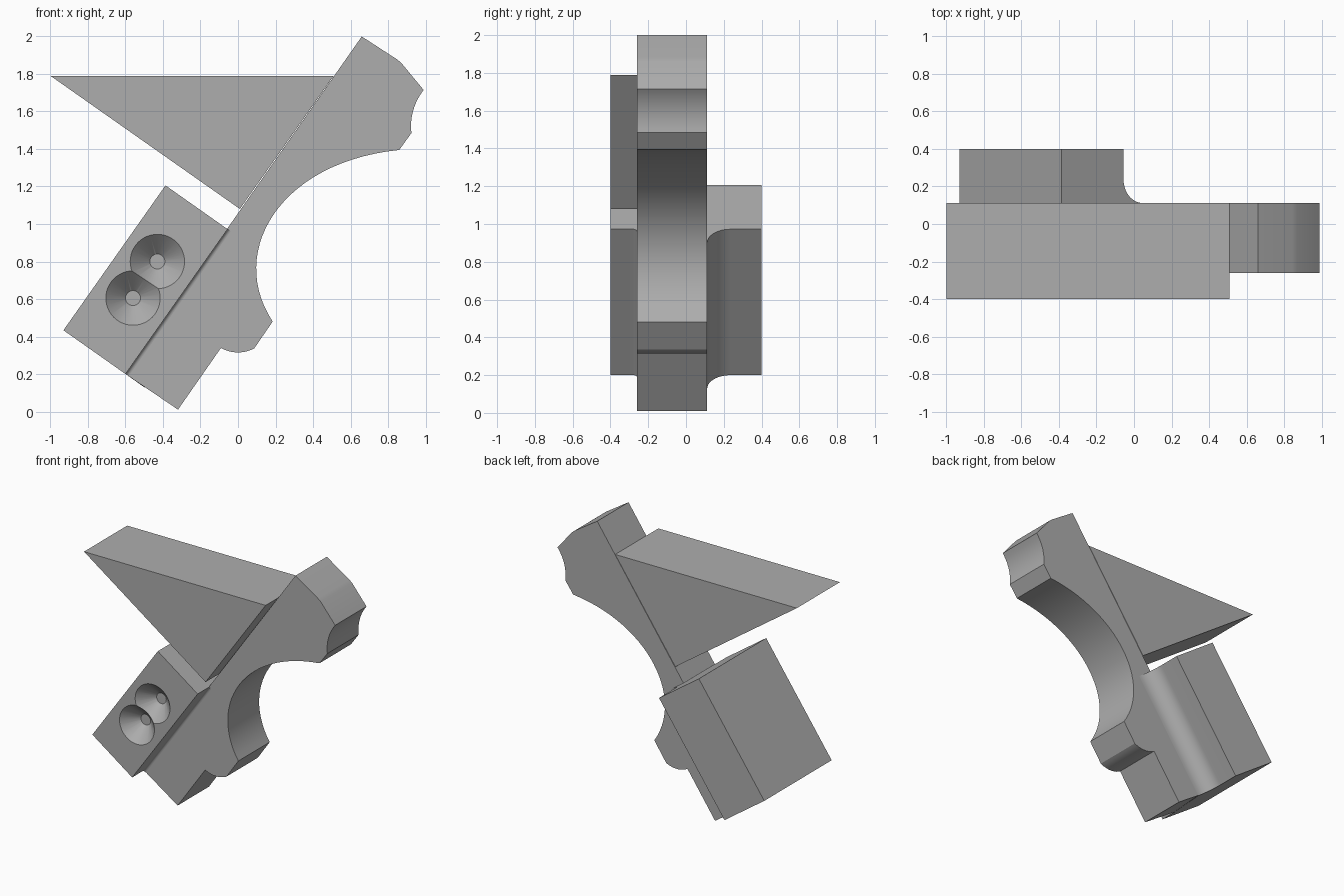
import bpy, bmesh, math
from mathutils import Vector

cube = bpy.data.objects.get("Cube")
if cube:
    bpy.data.objects.remove(cube)

grey = bpy.data.materials.new("machined grey")
grey.use_nodes = True
colour = (0.42, 0.42, 0.42, 1)
grey.diffuse_color = colour
grey.node_tree.nodes["Principled BSDF"].inputs["Base Color"].default_value = colour

# Slanted frame: ALONG follows the joint line, ACROSS is square to it
ALONG = Vector((0.576, 0, 0.8174)).normalized()
ACROSS = Vector((ALONG.z, 0, -ALONG.x))
BACK = Vector((0, 1, 0))


def make_object(name, bm):
    bmesh.ops.recalc_face_normals(bm, faces=bm.faces)
    mesh = bpy.data.meshes.new(name)
    bm.to_mesh(mesh)
    bm.free()
    mesh.materials.append(grey)
    obj = bpy.data.objects.new(name, mesh)
    bpy.context.collection.objects.link(obj)
    return obj


def extrude(name, points, vector):
    bm = bmesh.new()
    face = bm.faces.new([bm.verts.new(p) for p in points])
    new = bmesh.ops.extrude_face_region(bm, geom=[face])["geom"]
    verts = [g for g in new if isinstance(g, bmesh.types.BMVert)]
    bmesh.ops.translate(bm, verts=verts, vec=vector)
    return make_object(name, bm)


def plate(name, outline, front, back):
    return extrude(name, [(x, front, z) for x, z in outline], BACK * (back - front))


def drill(obj, start, end, r1, r2=None):
    """Cut a round or tapered hole from start to end."""
    start, end = Vector(start), Vector(end)
    axis = end - start
    bm = bmesh.new()
    bmesh.ops.create_cone(bm, cap_ends=True, segments=48, radius1=r1,
                          radius2=r1 if r2 is None else r2, depth=axis.length)
    turn = axis.to_track_quat("Z", "Y").to_matrix().to_4x4()
    turn.translation = (start + end) / 2
    bm.transform(turn)
    cutter = make_object("cutter", bm)
    cutter.hide_render = True
    mod = obj.modifiers.new("hole", "BOOLEAN")
    mod.operation, mod.solver, mod.object = "DIFFERENCE", "EXACT", cutter
    bpy.context.view_layer.objects.active = obj
    bpy.ops.object.modifier_apply(modifier=mod.name)
    bpy.data.objects.remove(cutter)


def bezier(a, b, c, d, n=28):
    pts = [Vector(p) for p in (a, b, c, d)]
    out = []
    for i in range(n + 1):
        t = i / n
        w = ((1 - t) ** 3, 3 * t * (1 - t) ** 2, 3 * t * t * (1 - t), t ** 3)
        out.append(tuple(sum((p * k for p, k in zip(pts, w)), Vector((0, 0)))))
    return out


def arc(cx, cy, r, a0, a1, n=12):
    angles = [math.radians(a0 + (a1 - a0) * i / n) for i in range(n + 1)]
    return [(cx + r * math.cos(a), cy + r * math.sin(a)) for a in angles]


# Curved arm with two bolt eyes
outline = [(-0.6, 0.2), (-0.32, 0.01), (-0.09, 0.34)]
outline += arc(0, 0.5, 0.185, 242, 298)
outline += bezier((0.185, 0.48), (-0.06, 0.85), (0.22, 1.33), (0.86, 1.395))
outline += bezier((0.925, 1.485), (0.915, 1.57), (0.94, 1.65), (0.99, 1.715), 12)
outline += [(0.87, 1.86), (0.845, 1.88), (0.66, 2.0)]
arm = plate("curved_arm", outline, -0.26, 0.112)
for x, z in ((0.73, 1.715), (-0.025, 0.5)):
    drill(arm, (x, -0.5, z), (x, 0.5, z), 0.095)
    drill(arm, (x, 0, z), (x, 0.5, z), 0.135)

# Triangular wedge with slanted holes and a clearance groove
wedge = plate("triangular_wedge", [(-1, 1.79), (0.01, 1.08), (0.51, 1.79)], -0.4, 0.112)
small = Vector((-0.69, -0.22, 1.79))
drill(wedge, small + ALONG, small - ALONG, 0.043)
large = Vector((0.26, -0.2, 1.79))
drill(wedge, large + ALONG * 0.4, large - ALONG * 0.2, 0.112)
groove = Vector((0.265, 0.185, 1.79))
drill(wedge, groove + ALONG * 0.5, groove - ALONG * 1.2, 0.125)

# Clamp block with a fillet to the arm on both sides
section = [(-0.405, 0.4), (-0.405, -0.4), (0, -0.4)]
section += arc(0.02, -0.28, 0.02, 180, 90, 6)
section += arc(0.125, 0.237, 0.125, 270, 180)
section += [(0, 0.4)]
corner = Vector((-0.6, 0, 0.2))
block = extrude("clamp_block", [corner + ACROSS * p + BACK * y for p, y in section],
                ALONG * 0.945)
for x, z in ((-0.43, 0.8), (-0.56, 0.605)):
    drill(block, (x, -0.401, z), (x, -0.295, z), 0.146, 0.04)
    drill(block, (x, -0.5, z), (x, 0.5, z), 0.04)
pin = Vector((-0.225, 0.175, 1.09))
drill(block, pin + ALONG * 0.2, pin - ALONG * 1.2, 0.028)

for obj in (arm, wedge, block):
    bpy.ops.object.select_all(action="DESELECT")
    obj.select_set(True)
    bpy.context.view_layer.objects.active = obj
    bpy.ops.object.shade_smooth_by_angle(angle=math.radians(25))
